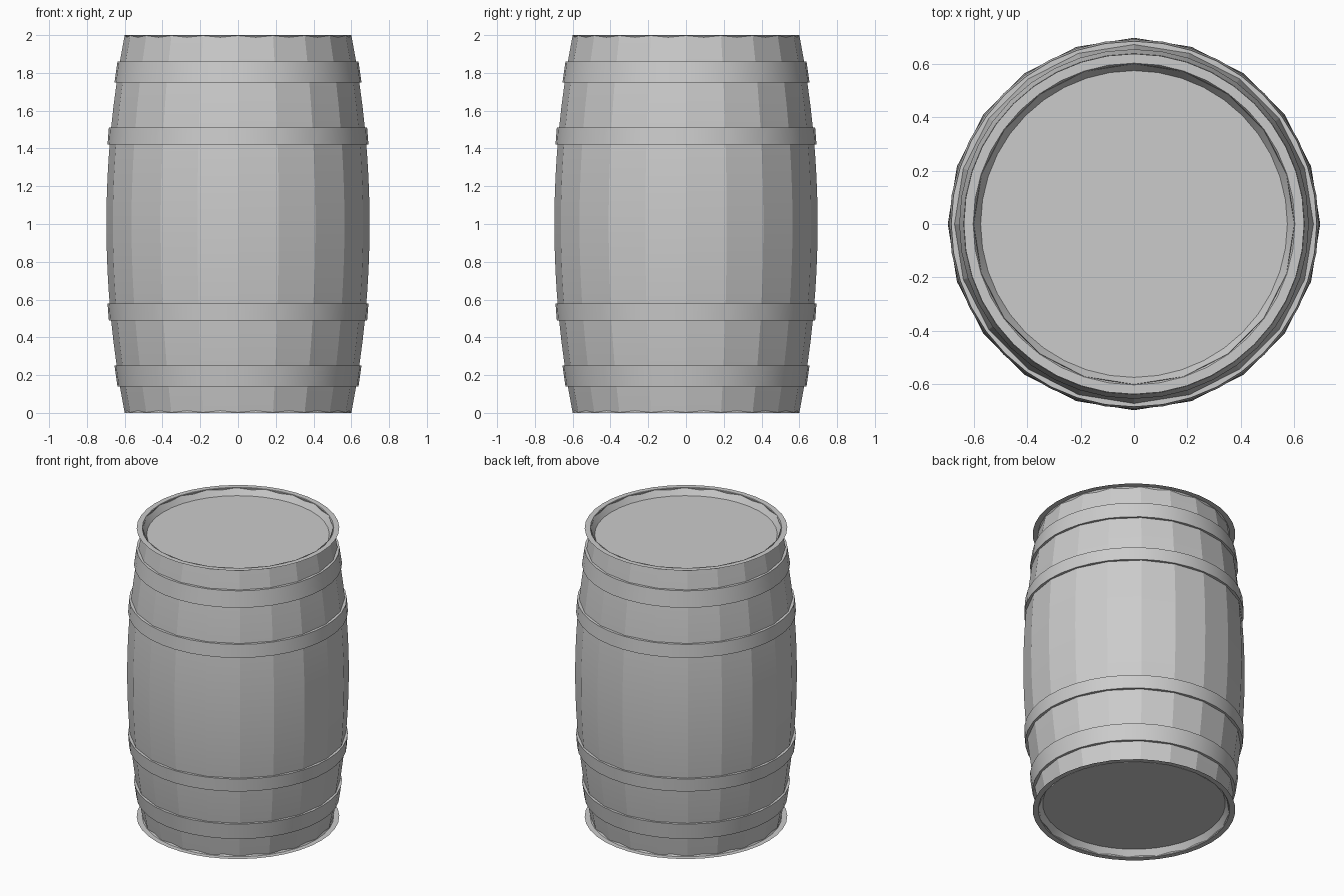
import bpy
import math

old = bpy.data.objects.get("Cube")
if old:
    bpy.data.objects.remove(old, do_unlink=True)

# One plain grey for the whole barrel
grey = bpy.data.materials.new("plain grey")
grey.use_nodes = True
grey.diffuse_color = (0.6, 0.6, 0.6, 1)
bsdf = grey.node_tree.nodes["Principled BSDF"]
bsdf.inputs["Base Color"].default_value = (0.6, 0.6, 0.6, 1)
bsdf.inputs["Roughness"].default_value = 0.8


def body_radius(z):
    return 0.697 - 0.097 * (z - 1) ** 2


def lathe(name, profile, sides, smooth_angle, closed=False, cap_end=False):
    """Revolve (radius, height) points around the z axis."""
    verts = []
    for r, z in profile:
        for i in range(sides):
            a = math.tau * i / sides
            verts.append((r * math.cos(a), r * math.sin(a), z))
    n = len(profile)
    faces = []
    for j in range(n if closed else n - 1):
        lo, hi = j * sides, (j + 1) % n * sides
        for i in range(sides):
            k = (i + 1) % sides
            faces.append((lo + i, lo + k, hi + k, hi + i))
    if cap_end:
        faces.append(tuple((n - 1) * sides + i for i in range(sides)))
    mesh = bpy.data.meshes.new(name)
    mesh.from_pydata(verts, [], faces)
    mesh.materials.append(grey)
    obj = bpy.data.objects.new(name, mesh)
    bpy.context.collection.objects.link(obj)
    bpy.ops.object.select_all(action='DESELECT')
    obj.select_set(True)
    bpy.context.view_layer.objects.active = obj
    bpy.ops.object.shade_smooth_by_angle(angle=math.radians(smooth_angle))
    return obj


def flip(z, upper):
    return z if upper else 2 - z


# Bulging body made of twenty flat staves
rings = 16
lathe("stave_body", [(body_radius(2 * i / rings), 2 * i / rings)
                     for i in range(rings + 1)], 20, 12)

for end, upper in (("top", True), ("bottom", False)):
    # Flat rim, sloping inner wall and recessed lid
    head = [(0.637, 2), (0.602, 2), (0.574, 1.955)]
    profile = [(r, flip(z, upper)) for r, z in head]
    lid = lathe(end + "_head", profile, 40, 30, cap_end=True)
    if not upper:
        lid.data.flip_normals()

    # Tapered hoops: lower height, upper height, lower radius, upper radius
    for part, z0, z1, r0, r1 in (("outer", 1.75, 1.86, 0.654, 0.638),
                                 ("inner", 1.42, 1.51, 0.691, 0.684)):
        section = [(r0, z0), (r1, z1), (r1 - 0.035, z1), (r0 - 0.035, z0)]
        hoop = lathe(end + "_" + part + "_hoop",
                     [(r, flip(z, upper)) for r, z in section], 40, 30, closed=True)
        if not upper:
            hoop.data.flip_normals()
